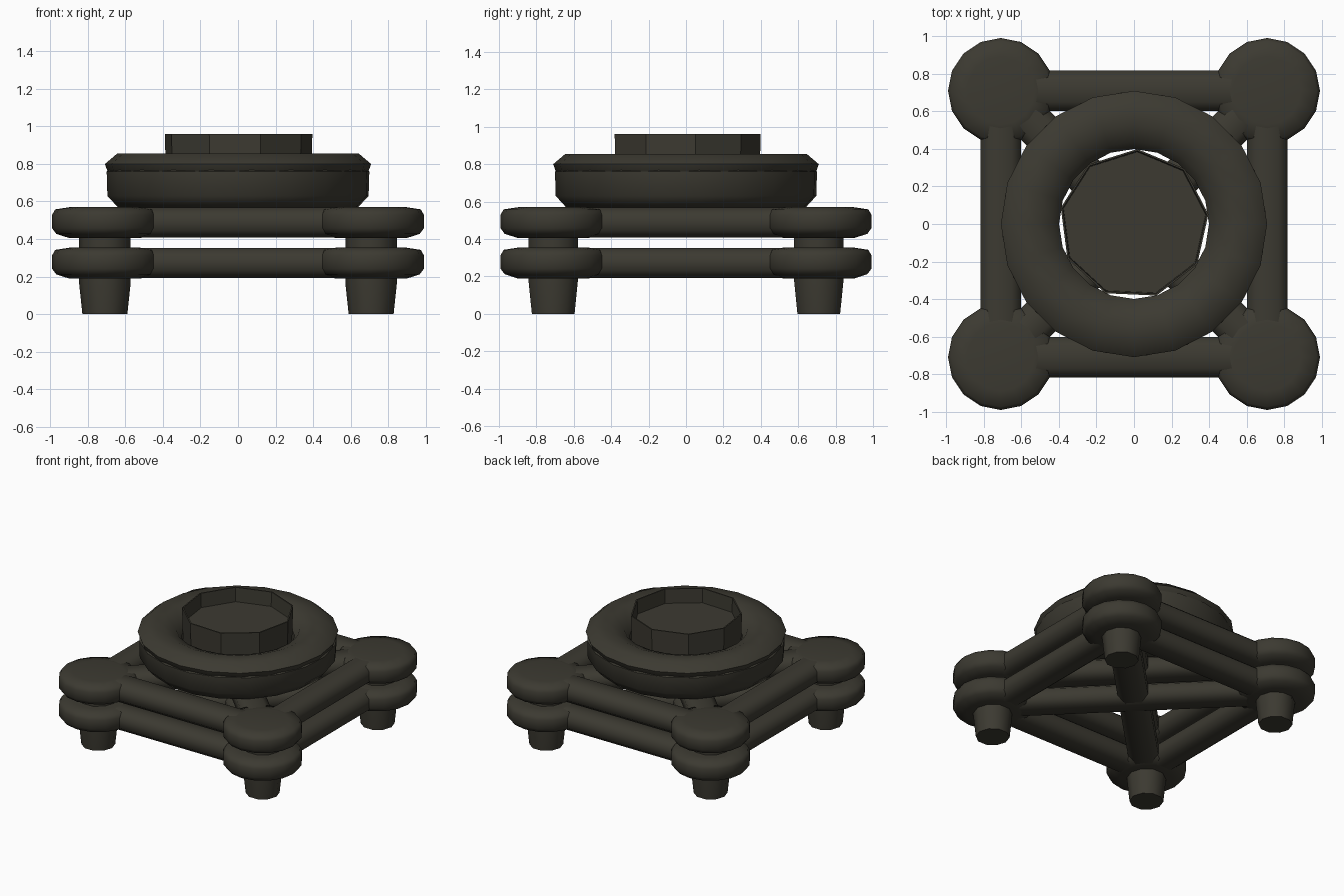
import bpy, bmesh, math
from mathutils import Vector

if "Cube" in bpy.data.objects:
    bpy.data.objects.remove(bpy.data.objects["Cube"])

# Single dark olive finish
OLIVE = (0.045, 0.042, 0.031, 1)
mat = bpy.data.materials.new("dark olive")
mat.use_nodes = True
mat.diffuse_color = OLIVE
mat.node_tree.nodes["Principled BSDF"].inputs["Base Color"].default_value = OLIVE


def finish(name, bm, angle):
    bmesh.ops.recalc_face_normals(bm, faces=bm.faces)
    mesh = bpy.data.meshes.new(name)
    bm.to_mesh(mesh)
    bm.free()
    mesh.materials.append(mat)
    obj = bpy.data.objects.new(name, mesh)
    bpy.context.collection.objects.link(obj)
    bpy.ops.object.select_all(action="DESELECT")
    obj.select_set(True)
    bpy.context.view_layer.objects.active = obj
    bpy.ops.object.shade_smooth_by_angle(angle=math.radians(angle))
    return obj


def lathe(name, profile, sides, centre=(0, 0), closed=False, turn=0, angle=50):
    """Spin (radius, z) points about a vertical axis; open ends are capped."""
    bm = bmesh.new()
    rings = []
    for r, z in profile:
        ring = []
        for i in range(sides):
            a = math.tau * i / sides + turn
            ring.append(bm.verts.new((centre[0] + r * math.cos(a),
                                      centre[1] + r * math.sin(a), z)))
        rings.append(ring)
    pairs = list(zip(rings, rings[1:]))
    if closed:
        pairs.append((rings[-1], rings[0]))
    else:
        bm.faces.new(rings[0])
        bm.faces.new(rings[-1])
    for low, high in pairs:
        for i in range(sides):
            j = (i + 1) % sides
            bm.faces.new((low[i], low[j], high[j], high[i]))
    return finish(name, bm, angle)


def bar(name, start, end, z, half_width, half_height):
    """Straight bar with a bevelled section."""
    a, b = Vector((*start, z)), Vector((*end, z))
    side = (b - a).normalized().cross(Vector((0, 0, 1)))
    section = [(1, .5), (.55, 1), (-.55, 1), (-1, .5),
               (-1, -.5), (-.55, -1), (.55, -1), (1, -.5)]
    bm = bmesh.new()
    ends = [[bm.verts.new(p + side * u * half_width + Vector((0, 0, v * half_height)))
             for u, v in section] for p in (a, b)]
    for ring in ends:
        bm.faces.new(ring)
    for i in range(8):
        j = (i + 1) % 8
        bm.faces.new((ends[0][i], ends[0][j], ends[1][j], ends[1][i]))
    return finish(name, bm, 60)


C = 0.71
corners = [(C, C), (-C, C), (-C, -C), (C, -C)]
labels = ["back_left", "back_right", "front_right", "front_left"]

# Two stacked square frames with round corner pads and crossed braces
for layer, z in (("lower", 0.272), ("upper", 0.488)):
    pad = [(0.19, z - .083), (0.26, z - .06), (0.282, z - .03),
           (0.282, z + .04), (0.265, z + .07), (0.18, z + .083)]
    for i, label in enumerate(labels):
        lathe(f"{layer}_pad_{label}", pad, 16, corners[i], angle=60)
        bar(f"{layer}_rail_{label}", corners[i], corners[(i + 1) % 4], z, .108, .08)
    for i in (0, 1):
        bar(f"{layer}_brace_{labels[i]}", corners[i], corners[i + 2], z, .108, .078)

# Feet running up through both frames
for label, corner in zip(labels, corners):
    lathe(f"foot_{label}", [(.12, 0), (.138, .17), (.138, .5)], 10, corner)

# Lower collar and the rounded ring resting on it
lathe("lower_collar", [(.44, .57), (.64, .565), (.7, .63), (.704, .76),
                       (.6, .82), (.42, .76)], 20, closed=True, turn=.1, angle=60)
lathe("upper_ring", [(.4, .76), (.47, .69), (.62, .69), (.69, .745), (.71, .8),
                     (.645, .855), (.53, .855), (.44, .82)], 20, closed=True, angle=60)

# Shallow open cup in the middle
lathe("centre_cup", [(.39, .62), (.4, .96), (.39, .96), (.385, .85)], 9,
      turn=.13, angle=30)
